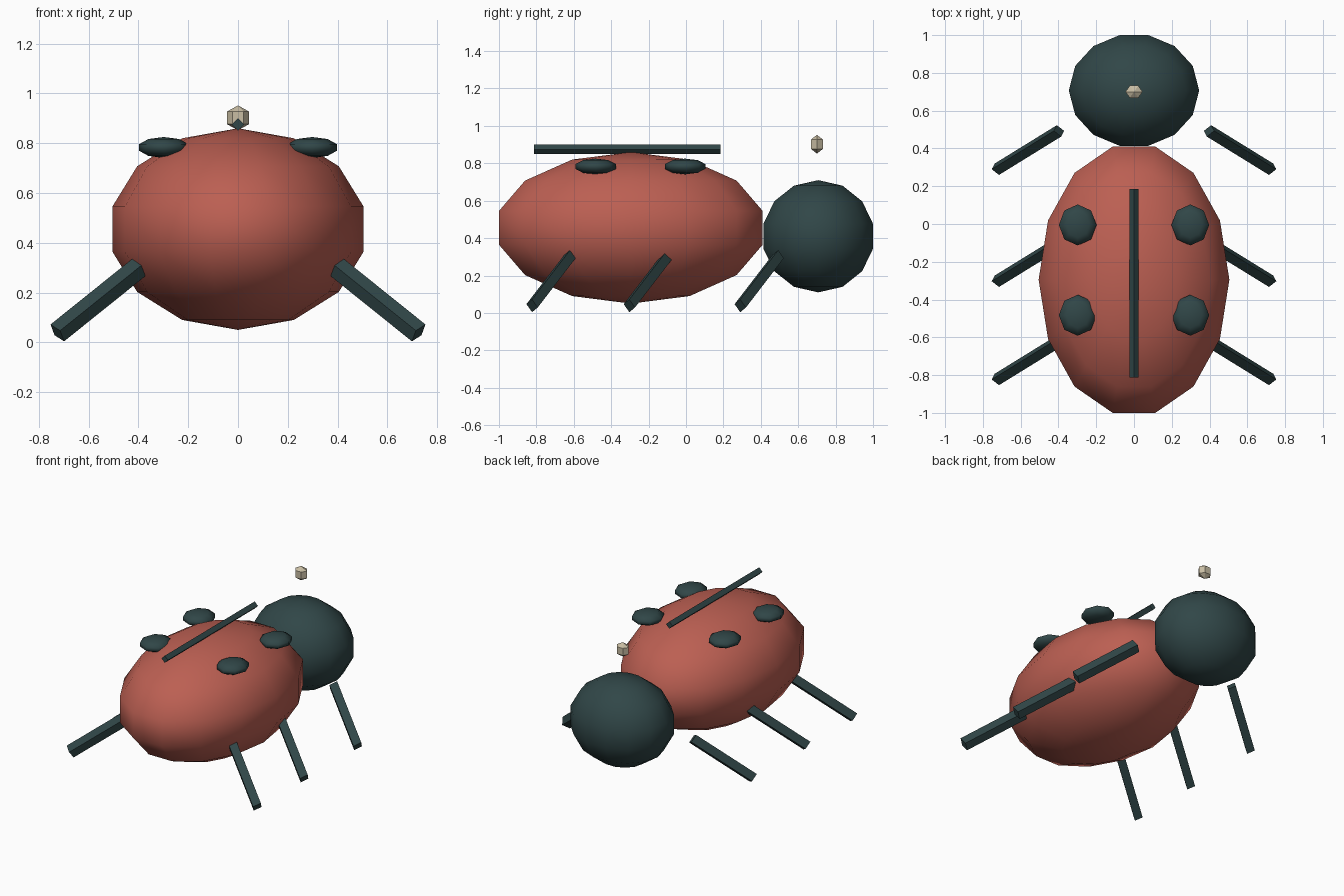
import bpy, bmesh
from math import sin, cos, pi
from mathutils import Vector

old = bpy.data.objects.get("Cube")
if old:
    bpy.data.objects.remove(old, do_unlink=True)


def material(name, rgb):
    m = bpy.data.materials.new(name)
    m.use_nodes = True
    m.diffuse_color = (*rgb, 1)
    m.node_tree.nodes["Principled BSDF"].inputs["Base Color"].default_value = (*rgb, 1)
    return m


RED = material("shell red", (0.50, 0.115, 0.085))
DARK = material("dark teal", (0.030, 0.062, 0.064))
CREAM = material("cream", (0.58, 0.51, 0.37))


def finish(name, bm, mat, smooth):
    bmesh.ops.recalc_face_normals(bm, faces=bm.faces)
    for f in bm.faces:
        f.smooth = smooth
    mesh = bpy.data.meshes.new(name)
    bm.to_mesh(mesh)
    bm.free()
    mesh.materials.append(mat)
    ob = bpy.data.objects.new(name, mesh)
    bpy.context.collection.objects.link(ob)
    return ob


def ellipsoid(name, center, radii, segments, rings, mat, smooth=True):
    """Low-poly ellipsoid with poles on z and a vertex column on +x."""
    bm = bmesh.new()

    def point(i, j):
        t, a = pi * i / rings, 2 * pi * j / segments
        unit = (sin(t) * cos(a), sin(t) * sin(a), cos(t))
        return bm.verts.new([c + r * u for c, r, u in zip(center, radii, unit)])

    loops = [[point(i, j) for j in range(segments)] for i in range(1, rings)]
    top, bottom = point(0, 0), point(rings, 0)
    for j in range(segments):
        k = (j + 1) % segments
        bm.faces.new((top, loops[0][j], loops[0][k]))
        bm.faces.new((bottom, loops[-1][k], loops[-1][j]))
        for a, b in zip(loops, loops[1:]):
            bm.faces.new((a[j], b[j], b[k], a[k]))
    return finish(name, bm, mat, smooth)


def rod(name, start, end, wide, deep, mat):
    """Four-sided rod; its wide diagonal lies square to y or x."""
    bm = bmesh.new()
    start, end = Vector(start), Vector(end)
    axis = (end - start).normalized()
    u = Vector((0, 1, 0)).cross(axis)
    if u.length < 0.01:
        u = Vector((1, 0, 0))
    u.normalize()
    v = axis.cross(u)
    offsets = (u * wide, v * deep, -u * wide, -v * deep)
    a, b = [[bm.verts.new(p + o) for o in offsets] for p in (start, end)]
    bm.faces.new(a)
    bm.faces.new(b)
    for i in range(4):
        k = (i + 1) % 4
        bm.faces.new((a[i], a[k], b[k], b[i]))
    return finish(name, bm, mat, False)


# Body, head and the small ball floating above the head
ellipsoid("body", (0, -0.295, 0.455), (0.518, 0.742, 0.405), 14, 7, RED)
ellipsoid("head", (0, 0.707, 0.41), (0.354, 0.308, 0.30), 14, 7, DARK)
ellipsoid("head_ball", (0, 0.70, 0.902), (0.052, 0.043, 0.05), 6, 3, CREAM, False)

# Ridge along the back
rod("back_ridge", (0, -0.812, 0.875), (0, 0.185, 0.875), 0.025, 0.025, DARK)

# Spots and legs on both sides
for side, sx in (("left", 1), ("right", -1)):
    for place, y in (("front", -0.005), ("rear", -0.483)):
        ellipsoid(f"{place}_{side}_spot", (sx * 0.298, y, 0.783),
                  (0.105, 0.114, 0.042), 8, 5, DARK)
    for place, y in (("front", 0.29), ("middle", -0.303), ("rear", -0.823)):
        rod(f"{place}_{side}_leg", (sx * 0.397, y + 0.203, 0.302),
            (sx * 0.726, y, 0.038), 0.0435, 0.0335, DARK)
